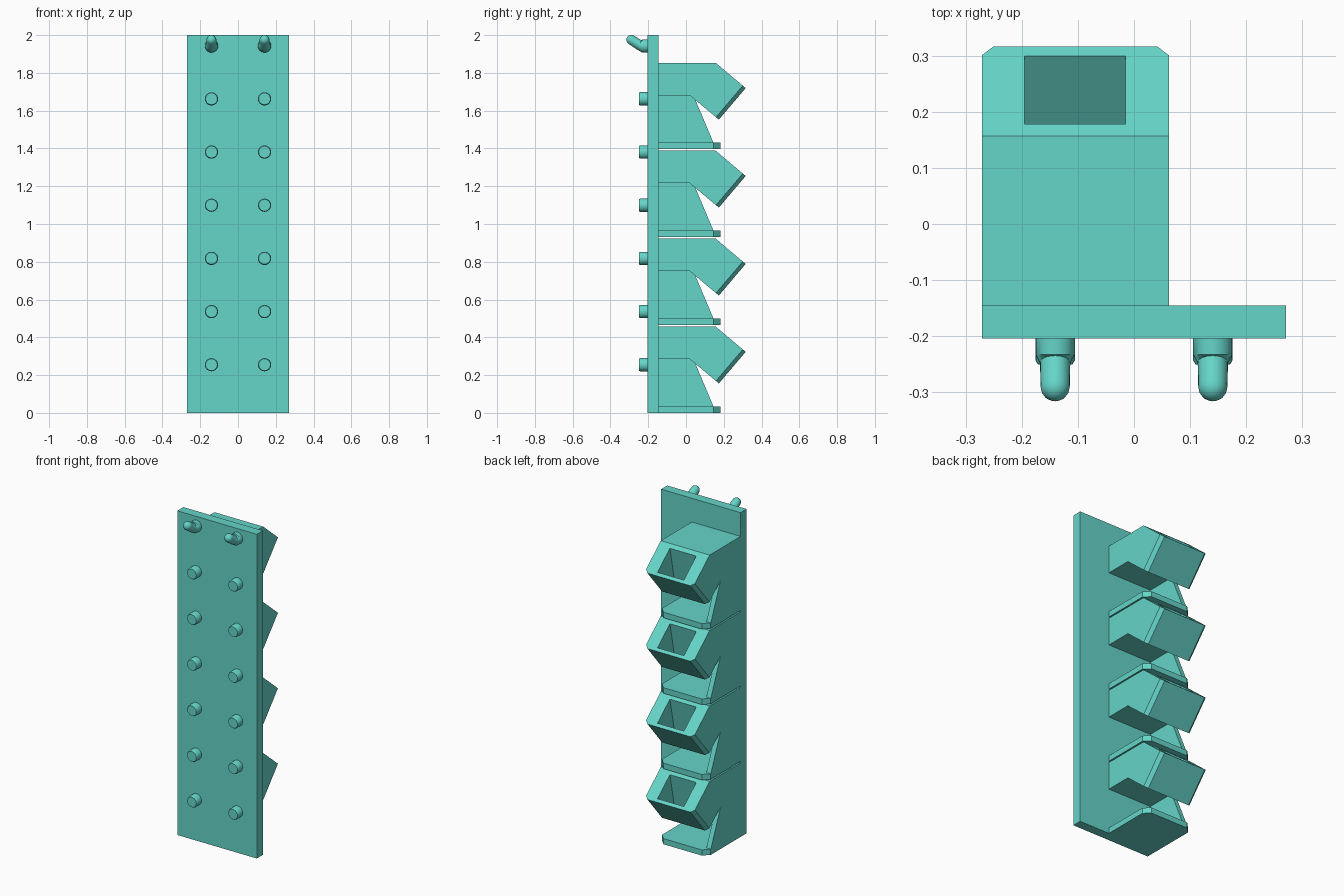
import bpy, bmesh, math
from mathutils import Vector

if "Cube" in bpy.data.objects:
    bpy.data.objects.remove(bpy.data.objects["Cube"])

X0, X1 = -0.271, 0.062        # holder side planes
BACK, FRONT = -0.204, -0.145  # plate faces
PITCH = 0.4655

teal = bpy.data.materials.new("teal")
teal.diffuse_color = (0.13, 0.66, 0.58, 1)
teal.use_nodes = True
teal.node_tree.nodes["Principled BSDF"].inputs["Base Color"].default_value = teal.diffuse_color


def add_object(name, bm):
    bmesh.ops.recalc_face_normals(bm, faces=bm.faces)
    mesh = bpy.data.meshes.new(name)
    bm.to_mesh(mesh)
    bm.free()
    mesh.materials.append(teal)
    ob = bpy.data.objects.new(name, mesh)
    bpy.context.collection.objects.link(ob)
    return ob


def prism(name, profile, x0, x1, chamfer=0, corner_at=()):
    """Extrude a (y, z) profile along x; chamfer the end edges joining corner_at points."""
    bm = bmesh.new()
    f = bm.faces.new([bm.verts.new((x0, y, z)) for y, z in profile])
    new = bmesh.ops.extrude_face_region(bm, geom=[f])["geom"]
    bmesh.ops.translate(bm, vec=(x1 - x0, 0, 0),
                        verts=[v for v in new if isinstance(v, bmesh.types.BMVert)])
    if chamfer:
        def hit(v):
            return any((Vector((v.co.y, v.co.z)) - Vector(p)).length < 1e-4 for p in corner_at)
        edges = [e for e in bm.edges if all(hit(v) for v in e.verts)
                 and abs(e.verts[0].co.x - e.verts[1].co.x) < 1e-4]
        bmesh.ops.bevel(bm, geom=edges, offset=chamfer, segments=1, affect='EDGES')
    return add_object(name, bm)


def loft(name, x, rings, n=24):
    """Round rod through (y, z, radius, upward tilt) rings, heading to -y."""
    bm = bmesh.new()
    loops = []
    for y, z, r, t in rings:
        up = Vector((0, math.sin(t), math.cos(t)))
        loops.append([bm.verts.new(Vector((x, y, z))
                      + r * (math.cos(a) * Vector((1, 0, 0)) + math.sin(a) * up))
                      for a in (2 * math.pi * i / n for i in range(n))])
    for a, b in zip(loops, loops[1:]):
        for i in range(n):
            j = (i + 1) % n
            bm.faces.new((a[i], a[j], b[j], b[i]))
    bm.faces.new(loops[0])
    bm.faces.new(loops[-1])
    ob = add_object(name, bm)
    bpy.ops.object.select_all(action='DESELECT')
    ob.select_set(True)
    bpy.context.view_layer.objects.active = ob
    bpy.ops.object.shade_smooth_by_angle(angle=math.radians(35))
    return ob


# Back plate
prism("mounting_plate", [(BACK, 0), (FRONT, 0), (FRONT, 2), (BACK, 2)], -0.271, 0.271)

# Angled holder block with chamfered outer corners
tip, low = (0.316, 0.323), (0.174, 0.156)
block = prism("holder_block",
              [(FRONT, 0.285), (0.02, 0.285), low, tip, (0.157, 0.457), (FRONT, 0.457)],
              X0, X1, 0.02, (tip, low))

# Wedge-shaped pocket cut into the sloping face
normal = Vector((0.647, 0.763))
a, b = Vector((0.178, 0.4385)), Vector((0.299, 0.3365))
deep = Vector((0.134, 0.224))
cutter = prism("pocket_cutter", [a, a + normal * 0.05, b + normal * 0.05, b, deep],
               -0.195, -0.015)
cutter.hide_render = True
mod = block.modifiers.new("pocket", 'BOOLEAN')
mod.operation, mod.solver, mod.object = 'DIFFERENCE', 'EXACT', cutter
bpy.context.view_layer.objects.active = block
bpy.ops.object.modifier_apply(modifier=mod.name)
bpy.data.objects.remove(cutter)

# Shelf under the block, and the web joining them on one side
shelf_edge = ((0.182, 0), (0.182, 0.035))
shelf = prism("holder_shelf", [(FRONT, 0), *shelf_edge, (FRONT, 0.035)],
              X0, X1, 0.036, shelf_edge)
web = prism("holder_web", [(FRONT, 0.035), (0.145, 0.035), (0.05, 0.26),
                           (0.02, 0.285), (FRONT, 0.285)], X0, X0 + 0.03)

# Repeat the holder up the plate
for part in (block, shelf, web):
    for i in range(1, 4):
        copy = bpy.data.objects.new(f"{part.name}_{i}", part.data)
        copy.location.z = i * PITCH
        bpy.context.collection.objects.link(copy)

# Pegs and hooks on the front of the plate
tilt = math.radians(34)
cy, cz, r = -0.290, 1.975, 0.026
dome = [(cy - r * math.sin(p) * math.cos(tilt), cz + r * math.sin(p) * math.sin(tilt),
         r * math.cos(p), tilt) for p in (math.radians(d) for d in (0, 20, 40, 60, 75, 87))]
for side, x in (("left", -0.1405), ("right", 0.1405)):
    for i in range(6):
        z = 0.255 + 0.2815 * i
        loft(f"peg_{side}_{i}", x, [(BACK, z, 0.035, 0), (-0.243, z, 0.035, 0),
                                    (-0.25, z, 0.031, 0)])
    loft(f"hook_{side}", x, [(BACK, 1.943, 0.035, 0), (-0.233, 1.943, 0.035, 0),
                             (-0.247, 1.948, 0.027, tilt * 0.8)] + dome)
